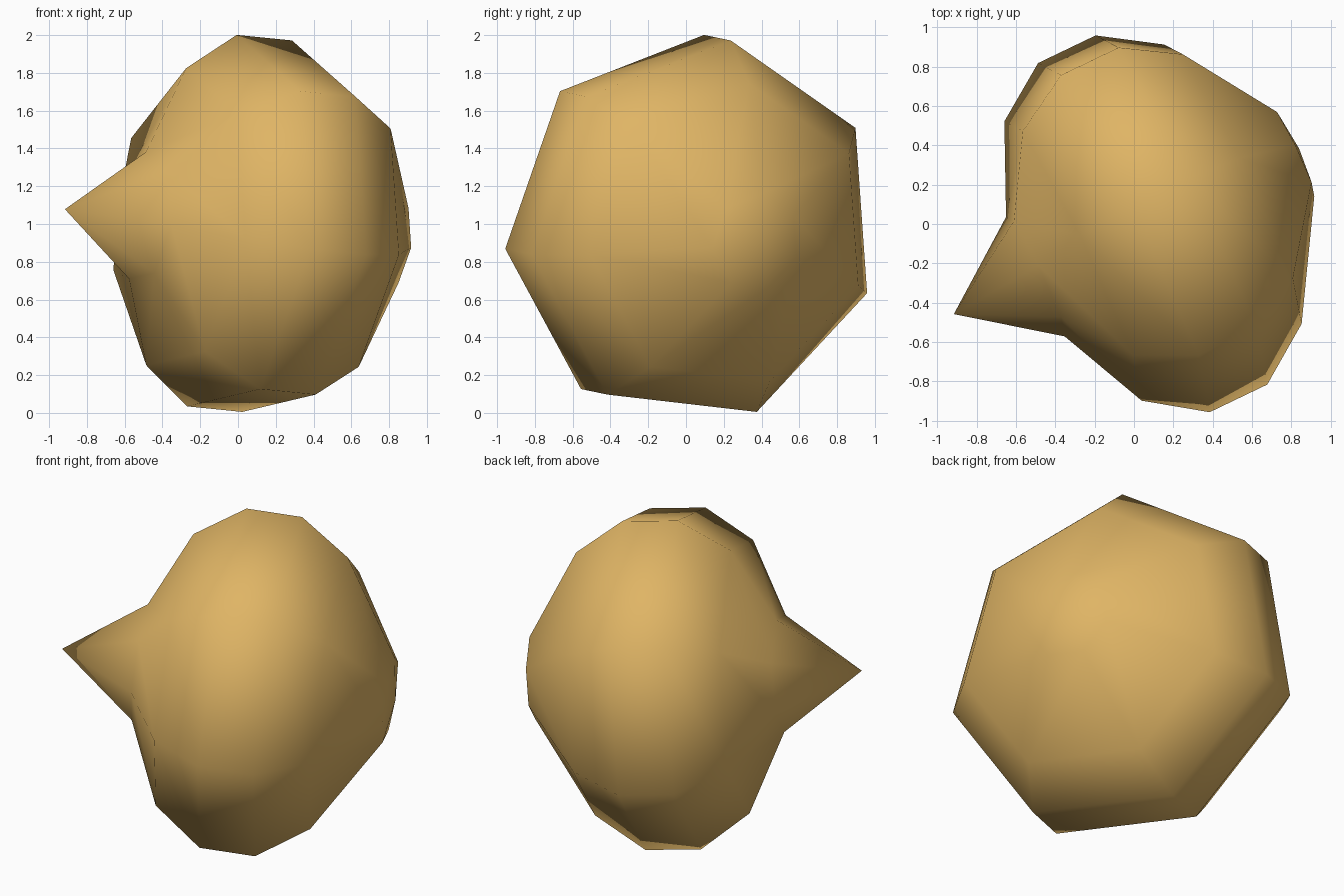
import bpy, bmesh, math
from mathutils import Vector

cube = bpy.data.objects.get("Cube")
if cube:
    bpy.data.objects.remove(cube, do_unlink=True)

SIDES = 7
CENTRE = Vector((0.103, 0.031, 0.976))
AXIS = Vector((0.898, 0.431, -0.09)).normalized()

# directions across the tilted axis, the first one pointing nearly straight up
up = Vector((0.022, 0.126, 0.994))
up = (up - AXIS * up.dot(AXIS)).normalized()
side = AXIS.cross(up)

# lathe profile: (distance along the axis, radius), from spike tip to blunt end
SPIKE_TIP, BLUNT_END = -1.135, 0.82
PROFILE = [(-0.67, 0.349), (-0.453, 0.816), (-0.163, 1.02),
           (0.163, 1.02), (0.453, 0.816), (0.787, 0.255)]

bm = bmesh.new()


def ring(distance, radius):
    """One seven-sided ring of vertices around the axis."""
    verts = []
    for i in range(SIDES):
        a = math.tau * i / SIDES
        offset = (up * math.cos(a) + side * math.sin(a)) * radius
        verts.append(bm.verts.new(CENTRE + AXIS * distance + offset))
    return verts


# pebble body with the spike drawn out of one pole
rings = [ring(d, r) for d, r in PROFILE]
tip = bm.verts.new(CENTRE + AXIS * SPIKE_TIP)
end = bm.verts.new(CENTRE + AXIS * BLUNT_END)
for i in range(SIDES):
    j = (i + 1) % SIDES
    bm.faces.new((tip, rings[0][j], rings[0][i]))
    for low, high in zip(rings, rings[1:]):
        bm.faces.new((low[i], low[j], high[j], high[i]))
    bm.faces.new((end, rings[-1][i], rings[-1][j]))
bmesh.ops.recalc_face_normals(bm, faces=bm.faces)
for face in bm.faces:
    face.smooth = True

mesh = bpy.data.meshes.new("spiked_pebble")
bm.to_mesh(mesh)
bm.free()
body = bpy.data.objects.new("spiked_pebble", mesh)
bpy.context.collection.objects.link(body)

# sandy gold colour
gold = bpy.data.materials.new("sandy_gold")
gold.use_nodes = True
colour = (0.74, 0.46, 0.13, 1.0)
gold.diffuse_color = colour
gold.node_tree.nodes["Principled BSDF"].inputs["Base Color"].default_value = colour
mesh.materials.append(gold)
